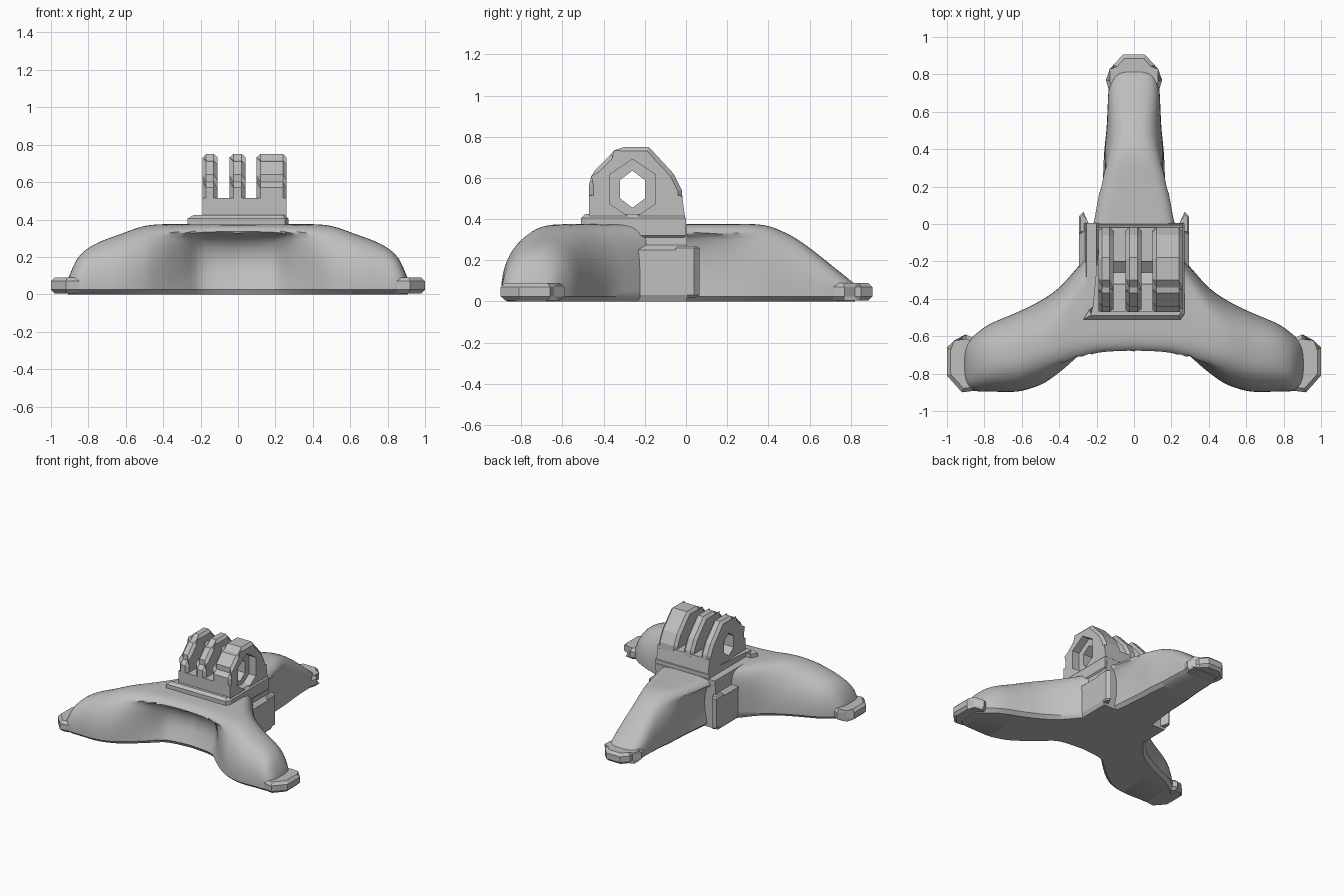
import bpy, bmesh, math

cube = bpy.data.objects.get("Cube")
if cube:
    bpy.data.objects.remove(cube)

GREY = (0.52, 0.52, 0.52, 1)
grey = bpy.data.materials.new("matte_grey")
grey.use_nodes = True
grey.diffuse_color = GREY
grey.node_tree.nodes["Principled BSDF"].inputs["Base Color"].default_value = GREY


def finish(name, bm, smooth=False):
    bmesh.ops.recalc_face_normals(bm, faces=bm.faces)
    mesh = bpy.data.meshes.new(name)
    bm.to_mesh(mesh)
    bm.free()
    mesh.materials.append(grey)
    obj = bpy.data.objects.new(name, mesh)
    bpy.context.collection.objects.link(obj)
    if smooth:
        bpy.ops.object.select_all(action="DESELECT")
        obj.select_set(True)
        bpy.context.view_layer.objects.active = obj
        bpy.ops.object.shade_smooth_by_angle(angle=math.radians(40))
    return obj


def prism(name, points, lo, hi, axis, bevel=0):
    """Extrude a flat outline along one axis, chamfering the rims of both ends."""
    place = {"x": lambda p, t: (t, p[0], p[1]),
             "y": lambda p, t: (p[0], t, p[1]),
             "z": lambda p, t: (p[0], p[1], t)}[axis]
    bm = bmesh.new()
    ends = [[bm.verts.new(place(p, t)) for p in points] for t in (lo, hi)]
    caps = [bm.faces.new(ring) for ring in ends]
    n = len(points)
    for i in range(n):
        j = (i + 1) % n
        bm.faces.new((ends[0][i], ends[0][j], ends[1][j], ends[1][i]))
    if bevel:
        rims = [e for f in caps for e in f.edges]
        bmesh.ops.bevel(bm, geom=rims, offset=bevel, segments=1,
                        affect="EDGES", clamp_overlap=True)
    return finish(name, bm)


def sample(rows, t):
    """Smoothly interpolate the columns of a station table."""
    i = max(k for k in range(len(rows) - 1) if rows[k][0] <= t)
    a, b = rows[i], rows[i + 1]
    p, q = rows[max(i - 1, 0)], rows[min(i + 2, len(rows) - 1)]
    w = b[0] - a[0]
    u = (t - a[0]) / w
    out = []
    for c in range(1, len(a)):
        m0 = (b[c] - p[c]) / (b[0] - p[0]) * w
        m1 = (q[c] - a[c]) / (q[0] - a[0]) * w
        out.append((2*u**3 - 3*u**2 + 1) * a[c] + (u**3 - 2*u**2 + u) * m0
                   + (3*u**2 - 2*u**3) * b[c] + (u**3 - u**2) * m1)
    return out


def loft(name, rows, stations, place, both_sides):
    """Rounded sections (low side, high side, height, undercut, squareness)."""
    bm = bmesh.new()
    rings = []
    steps = 40
    for t in stations:
        lo, hi, h, under, power = sample(rows, abs(t))
        mid, half = (lo + hi) / 2, (hi - lo) / 2
        pts = [(hi - 0.03, 0)]
        for k in range(steps + 1):
            f = k / steps
            a = math.pi * f * f * (3 - 2 * f)
            c, s = math.cos(a), max(math.sin(a), 0)
            pts.append((mid + math.copysign(abs(c) ** (2 / power), c) * half,
                        0.025 + (h - 0.025) * s ** (2 / power)))
        pts.append((lo + 0.03, 0))
        ring = []
        for s, z in pts:
            # recess below a thin lip, easing out again towards the base
            q = min(z / (0.87 * h), 1)
            pull = max(under, 0) * math.sqrt(1 - q) * (0.45 + 1.35 * q)
            if s < mid:
                s += pull
            elif both_sides:
                s -= pull
            ring.append(bm.verts.new(place(s, t, z)))
        rings.append(ring)
    n = len(rings[0])
    for r0, r1 in zip(rings, rings[1:]):
        for i in range(n):
            j = (i + 1) % n
            bm.faces.new((r0[i], r0[j], r1[j], r1[i]))
    bm.faces.new(rings[0])
    bm.faces.new(rings[-1])
    return finish(name, bm, smooth=True)


# Front legs: one swept arch, recessed in the middle
front_rows = [(0, -0.695, -0.06, 0.375, 0.2, 8), (0.2, -0.71, -0.12, 0.375, 0.17, 7),
              (0.3, -0.755, -0.23, 0.375, 0.09, 4.5), (0.4, -0.81, -0.34, 0.375, 0.03, 3.2),
              (0.5, -0.86, -0.41, 0.365, 0, 2.5), (0.62, -0.895, -0.47, 0.325, 0, 2.4),
              (0.78, -0.895, -0.54, 0.26, 0, 2.4), (0.86, -0.89, -0.6, 0.19, 0, 2.4),
              (0.91, -0.855, -0.65, 0.08, 0, 2.4)]
loft("front_legs", front_rows, [0.91 * i / 36 for i in range(-36, 37)],
     lambda s, t, z: (t, s, z), False)

# Rear leg: flat topped and lipped near the hub, tapering to the foot
rear_rows = [(0, -0.23, 0.23, 0.375, 0.08, 8), (0.2, -0.195, 0.195, 0.375, 0.05, 6),
             (0.38, -0.165, 0.165, 0.37, 0.01, 3.6), (0.5, -0.148, 0.148, 0.325, 0, 3),
             (0.6, -0.142, 0.142, 0.26, 0, 3), (0.72, -0.135, 0.135, 0.165, 0, 3),
             (0.82, -0.11, 0.11, 0.085, 0, 3)]
loft("rear_leg", rear_rows, [0.82 * i / 30 for i in range(31)],
     lambda s, t, z: (s, t, z), True)

# Foot pads
for side, word in ((1, "left"), (-1, "right")):
    pad = [(0.84, -0.62), (0.9, -0.59), (0.95, -0.64), (1, -0.66),
           (1, -0.81), (0.92, -0.9), (0.84, -0.89)]
    prism(word + "_front_foot", [(side * x, y) for x, y in pad], 0.005, 0.09, "z", 0.02)
half_pad = [(0.13, 0.7), (0.15, 0.77), (0.11, 0.82), (0.11, 0.85), (0.06, 0.905)]
prism("rear_foot", half_pad + [(-x, y) for x, y in reversed(half_pad)],
      0.005, 0.09, "z", 0.02)

# Hub block with stepped shoulders and small rear corner ribs
half_hub = [(0.28, 0), (0.295, 0.03), (0.295, 0.25), (0.262, 0.275), (0.255, 0.375)]
prism("hub", half_hub + [(-x, z) for x, z in reversed(half_hub)], -0.36, 0.005, "y")
for side, word in ((1, "left"), (-1, "right")):
    prism(word + "_hub_rib", [(side * x, y) for x, y in
          ((0.22, -0.05), (0.295, -0.05), (0.295, 0.04), (0.27, 0.065), (0.25, 0.02))],
          0.02, 0.27, "z", 0.01)

# Mount plate and block
prism("mount_plate", [(-0.2, 0), (-0.2, -0.46), (-0.24, -0.46), (-0.27, -0.51),
                      (0.25, -0.51), (0.27, -0.48), (0.27, 0)], 0.3, 0.425, "z", 0.02)
parts = [prism("mount_block", [(-0.47, 0.3), (-0.47, 0.515), (-0.02, 0.515),
                               (0, 0.38), (0, 0.27)], -0.19, 0.26, "x")]

# Three upright prongs
tab = [(-0.47, 0.4), (-0.47, 0.57), (-0.44, 0.6), (-0.44, 0.64), (-0.37, 0.71),
       (-0.34, 0.715), (-0.3, 0.75), (-0.18, 0.75), (-0.06, 0.62), (-0.02, 0.54),
       (-0.01, 0.4)]
for word, lo, hi in (("right", -0.19, -0.11), ("middle", -0.045, 0.04), ("left", 0.1, 0.26)):
    parts.append(prism(word + "_prong", tab, lo, hi, "x", 0.02))


def hexagon(ry, rz):
    return [(-0.26 + ry * math.sin(i * math.pi / 3) / math.sin(math.pi / 3),
             0.545 + rz * math.cos(i * math.pi / 3)) for i in range(6)]


# Bolt hole through everything and a nut pocket in the wide prong
cutters = [prism("bolt_hole_cutter", hexagon(0.06, 0.09), -0.5, 0.5, "x"),
           prism("nut_pocket_cutter", hexagon(0.11, 0.145), 0.2, 0.5, "x")]
for part in parts:
    for cutter in cutters:
        mod = part.modifiers.new("cut", "BOOLEAN")
        mod.object = cutter
        mod.operation = "DIFFERENCE"
        mod.solver = "EXACT"
    bpy.context.view_layer.objects.active = part
    for mod in list(part.modifiers):
        bpy.ops.object.modifier_apply(modifier=mod.name)
for cutter in cutters:
    bpy.data.objects.remove(cutter)
